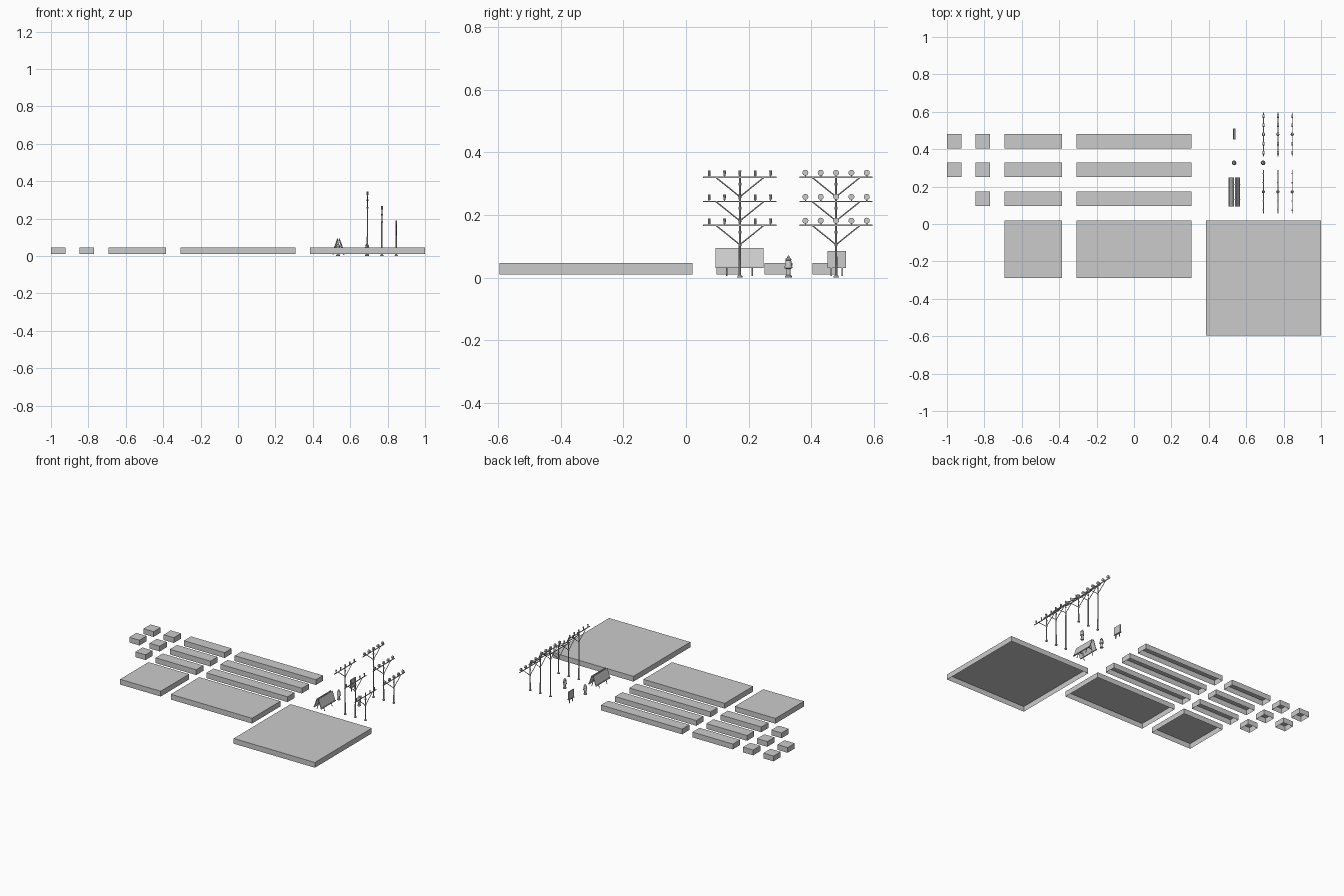
import bpy, bmesh, math
from mathutils import Vector, Matrix

if "Cube" in bpy.data.objects:
    bpy.data.objects.remove(bpy.data.objects["Cube"])

U = 1 / 13  # layout module


def finish(bm, name, smooth=False):
    bmesh.ops.recalc_face_normals(bm, faces=bm.faces)
    me = bpy.data.meshes.new(name)
    bm.to_mesh(me)
    bm.free()
    ob = bpy.data.objects.new(name, me)
    bpy.context.collection.objects.link(ob)
    if smooth:
        bpy.context.view_layer.objects.active = ob
        ob.select_set(True)
        bpy.ops.object.shade_smooth_by_angle(angle=math.radians(35))
        ob.select_set(False)
    return ob


def box(bm, c, s, rot=None):
    m = Matrix.Translation(c)
    if rot:
        m = m @ rot
    return bmesh.ops.create_cube(bm, size=1, matrix=m @ Matrix.Diagonal((*s, 1)))


def rod(bm, a, b, r1, r2=None, seg=8):
    a, b = Vector(a), Vector(b)
    d = b - a
    m = Matrix.Translation((a + b) / 2) @ d.to_track_quat('Z', 'Y').to_matrix().to_4x4()
    bmesh.ops.create_cone(bm, cap_ends=True, segments=seg, radius1=r1,
                          radius2=r1 if r2 is None else r2, depth=d.length, matrix=m)


# platform tiles: shells open underneath
def tile(name, x0, y1, w, d):
    bm = bmesh.new()
    box(bm, (x0 + w / 2, y1 - d / 2, 0.028), (w, d, 0.036))
    bm.normal_update()
    bottom = [f for f in bm.faces if f.normal.z < -0.9]
    bmesh.ops.delete(bm, geom=bottom, context='FACES_ONLY')
    me = bpy.data.meshes.new(name)
    bm.to_mesh(me)
    bm.free()
    bpy.context.collection.objects.link(bpy.data.objects.new(name, me))


ROWS = (0.481, 0.328, 0.174)
for x, length, rows in ((-1, 1, ROWS[:2]), (-1 + 2 * U, 1, ROWS),
                        (-1 + 4 * U, 4, ROWS), (-1 + 9 * U, 8, ROWS)):
    for i, y in enumerate(rows):
        tile(f"strip_tile_{length}_{i}", x, y, length * U, U)
tile("square_tile_small", -1 + 4 * U, 0.02, 4 * U, 4 * U)
tile("rectangle_tile", -1 + 9 * U, 0.02, 8 * U, 4 * U)
tile("square_tile_large", -1 + 18 * U, 0.02, 8 * U, 8 * U)


# branching mast with crossbar, braces and five heads
def mast(name, x, y, bar, round_heads):
    bm = bmesh.new()
    rod(bm, (x, y, 0), (x, y, 0.007), 0.009, 0.007)
    rod(bm, (x, y, 0.007), (x, y, bar + 0.004), 0.004, 0.0028)
    box(bm, (x, y, bar), (0.005, 0.234, 0.004))
    for s in (-1, 1):
        rod(bm, (x, y, bar - 0.062), (x, y + s * 0.077, bar), 0.0021, seg=6)
    for dz in (0.022, 0.062):
        rod(bm, (x, y, bar - dz - 0.004), (x, y, bar - dz + 0.004), 0.005)
    finish(bm, name + "_frame", True)
    bm = bmesh.new()
    for i in range(-2, 3):
        yy = y + i * 0.049
        rod(bm, (x, yy, bar), (x, yy, bar + 0.012), 0.0018, seg=6)
        if round_heads:
            rod(bm, (x - 0.005, yy, bar + 0.0145), (x + 0.005, yy, bar + 0.0145), 0.0095, seg=16)
        else:
            rod(bm, (x, yy, bar + 0.004), (x, yy, bar + 0.022), 0.0035, 0.0045, seg=10)
    finish(bm, name + "_heads", True)


for x, bar in ((0.692, 0.32), (0.769, 0.243), (0.846, 0.167)):
    mast("round_lamp_mast", x, 0.479, bar, True)
    mast("upright_lamp_mast", x, 0.172, bar, False)


# small turned posts
PROFILE = [(0, 0), (0.011, 0), (0.011, 0.005), (0.007, 0.008), (0.007, 0.028),
           (0.0125, 0.030), (0.0125, 0.034), (0.0085, 0.055), (0.010, 0.056),
           (0.009, 0.060), (0.004, 0.064), (0.003, 0.069), (0, 0.070)]
for x in (0.535, 0.69):
    bm = bmesh.new()
    vs = [bm.verts.new((r, 0, z)) for r, z in PROFILE]
    es = [bm.edges.new(p) for p in zip(vs, vs[1:])]
    bmesh.ops.spin(bm, geom=vs + es, cent=(0, 0, 0), axis=(0, 0, 1),
                   angle=math.tau, steps=12)
    bmesh.ops.remove_doubles(bm, verts=bm.verts, dist=1e-5)
    # side outlet
    rod(bm, (0, 0, 0.043), (0, 0.013, 0.043), 0.004)
    bmesh.ops.translate(bm, verts=bm.verts, vec=(x, 0.327, 0))
    finish(bm, "turned_post", True)

# double sloping board on legs
bm = bmesh.new()
cx, cy = 0.537, 0.171
for s in (-1, 1):
    rot = Matrix.Rotation(-s * math.atan2(0.022, 0.064), 4, 'Y')
    box(bm, (cx + s * 0.016, cy, 0.062), (0.004, 0.153, 0.066), rot)
    box(bm, (cx + s * 0.0275, cy, 0.033), (0.007, 0.153, 0.005))
    for dy in (-0.041, 0.041):
        rod(bm, (cx + s * 0.029, cy + dy, 0.005), (cx + s * 0.003, cy + dy, 0.092), 0.0025, seg=6)
        box(bm, (cx, cy + dy, 0.05), (0.036, 0.003, 0.003))
finish(bm, "double_board")

# single small upright board
bm = bmesh.new()
box(bm, (0.535, 0.481, 0.058), (0.007, 0.058, 0.055))
box(bm, (0.535, 0.481, 0.032), (0.013, 0.059, 0.004))
for dy in (-0.018, 0.018):
    box(bm, (0.535, 0.481 + dy, 0.019), (0.005, 0.005, 0.028))
finish(bm, "single_board")
